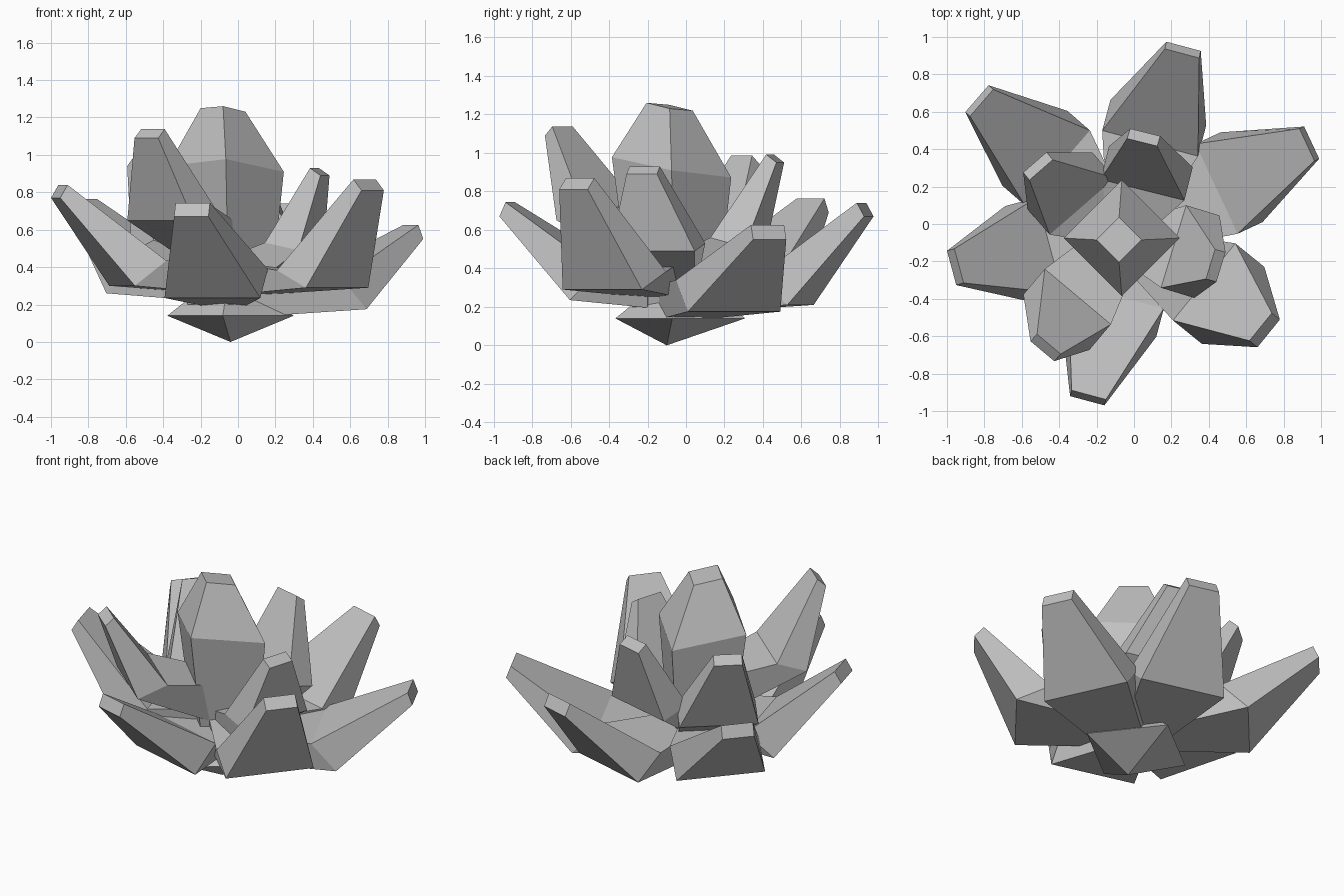
import bpy
import bmesh
from math import radians, cos, sin
from mathutils import Vector

cube = bpy.data.objects.get("Cube")
if cube:
    bpy.data.objects.remove(cube, do_unlink=True)

stone = bpy.data.materials.new("stone_grey")
stone.use_nodes = True
GREY = (0.53, 0.53, 0.53, 1)
stone.diffuse_color = GREY
stone.node_tree.nodes["Principled BSDF"].inputs["Base Color"].default_value = GREY

UP = Vector((0, 0, 1))
CENTRE = Vector((-0.05, -0.07, 0))


def loft(name, rings):
    """Join four-cornered rings into a closed, flat-faced solid."""
    bm = bmesh.new()
    loops = [[bm.verts.new(p) for p in ring] for ring in rings]
    for a, b in zip(loops, loops[1:]):
        for i in range(4):
            j = (i + 1) % 4
            bm.faces.new((a[i], a[j], b[j], b[i]))
    bm.faces.new(loops[0][::-1])
    bm.faces.new(loops[-1])
    bmesh.ops.remove_doubles(bm, verts=bm.verts, dist=0.0001)
    bmesh.ops.recalc_face_normals(bm, faces=bm.faces)
    mesh = bpy.data.meshes.new(name)
    bm.to_mesh(mesh)
    bm.free()
    mesh.materials.append(stone)
    obj = bpy.data.objects.new(name, mesh)
    bpy.context.collection.objects.link(obj)


def petal(name, belly, tip, azimuth, scale, drop, foot_width, foot_depth):
    """Wedge petal: narrow foot, wide belly edge, small blunt tip."""
    az = radians(azimuth)
    out = Vector((cos(az), sin(az), 0))
    side = Vector((-sin(az), cos(az), 0))
    belly, tip = Vector(belly), Vector(tip)
    along = (tip - belly).normalized()
    inward = along.cross(side)

    def ring(p, width, depth):
        half = side * width * scale / 2
        back = depth * scale
        return [p - half, p + half, p + half + back, p - half + back]

    foot = CENTRE + out * 0.1 + UP * (belly.z - drop)
    loft(name, [ring(foot, foot_width, UP * foot_depth),
                ring(belly, 0.53, inward * 0.22),
                ring(tip, 0.19, inward * 0.075 + along * 0.03)])


# Outer petals: centre of belly edge, centre of tip edge, direction
outer = [
    ((0.13, 0.595, 0.21), (0.265, 0.95, 0.67), 75),
    ((0.575, 0.25, 0.175), (0.95, 0.435, 0.55), 25),
    ((0.53, -0.435, 0.29), (0.72, -0.585, 0.81), -39),
    ((-0.137, -0.535, 0.235), (-0.25, -0.945, 0.67), 255),
    ((-0.62, -0.16, 0.3), (-0.975, -0.235, 0.77), 195),
    ((-0.53, 0.405, 0.26), (-0.84, 0.67, 0.69), 139),
]
for i, (belly, tip, az) in enumerate(outer, 1):
    petal(f"outer_petal_{i}", belly, tip, az, 1.0, 0.04, 0.25, 0.18)

# Inner petals, more upright
inner = [
    ((0.09, 0.36, 0.51), (0.06, 0.49, 0.95), 76),
    ((-0.395, 0.23, 0.48), (-0.53, 0.33, 0.94), 131),
    ((0.39, -0.175, 0.49), (0.465, -0.23, 0.89), -17),
    ((-0.415, -0.525, 0.65), (-0.49, -0.68, 1.09), 230),
]
for i, (belly, tip, az) in enumerate(inner, 1):
    petal(f"inner_petal_{i}", belly, tip, az, 0.87, 0.25, 0.34, 0.27)


def square(cx, cy, z, radius, turn=0, lean=(0, 0)):
    pts = []
    for k in range(4):
        a = radians(turn + 90 * k)
        x, y = radius * cos(a), radius * sin(a)
        pts.append((cx + x, cy + y, z + lean[0] * x + lean[1] * y))
    return pts


# Central bud, slightly leaning
loft("bud", [square(-0.05, -0.06, 0.2, 0.22),
             square(-0.065, -0.075, 0.925, 0.31, 0, (-0.05, -0.17)),
             square(-0.08, -0.085, 1.24, 0.12, 0, (-0.08, -0.17))])

# Pointed base under the petals
loft("flower_base", [square(-0.04, -0.1, 0, 0),
                     square(-0.04, -0.03, 0.14, 0.34, -7),
                     square(-0.04, -0.03, 0.22, 0.24, -7)])
